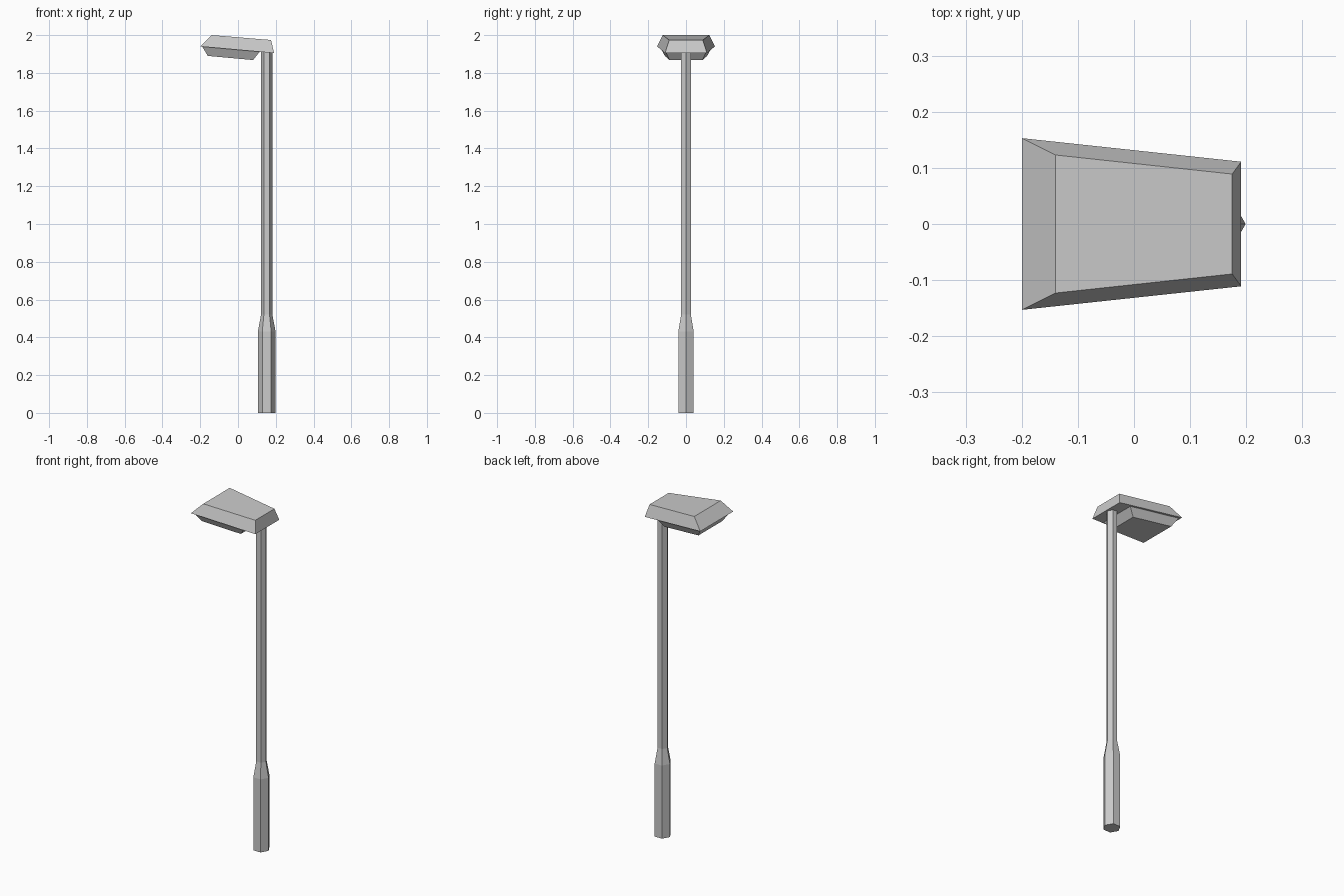
import bpy, bmesh
from math import cos, sin, pi

if "Cube" in bpy.data.objects:
    bpy.data.objects.remove(bpy.data.objects["Cube"])


def loft(name, rings):
    """Skin a stack of equal-length point rings into a closed solid."""
    bm = bmesh.new()
    loops = [[bm.verts.new(p) for p in ring] for ring in rings]
    n = len(loops[0])
    for a, b in zip(loops, loops[1:]):
        for i in range(n):
            j = (i + 1) % n
            bm.faces.new((a[i], a[j], b[j], b[i]))
    bm.faces.new(loops[0][::-1])
    bm.faces.new(loops[-1])
    bmesh.ops.recalc_face_normals(bm, faces=bm.faces)
    mesh = bpy.data.meshes.new(name)
    bm.to_mesh(mesh)
    bm.free()
    obj = bpy.data.objects.new(name, mesh)
    bpy.context.collection.objects.link(obj)
    return obj


def hexagon(radius, z, x=0.152):
    return [(x + radius * cos(i * pi / 3), radius * sin(i * pi / 3), z) for i in range(6)]


def trapezoid(left, right):
    """Tilted four-sided outline; each end is (x, half width, z)."""
    (x0, w0, z0), (x1, w1, z1) = left, right
    return [(x0, -w0, z0), (x1, -w1, z1), (x1, w1, z1), (x0, w0, z0)]


# Hexagonal pole with a thicker foot and tapered collar
loft("pole", [hexagon(0.047, 0), hexagon(0.047, 0.43),
              hexagon(0.03, 0.52), hexagon(0.03, 1.912)])

# Tilted lamp housing
loft("lamp_housing", [trapezoid((-0.2, 0.153, 1.94), (0.191, 0.111, 1.905)),
                      trapezoid((-0.14, 0.123, 2.0), (0.175, 0.089, 1.974))])

# Shallow lens under the housing
loft("lamp_lens", [trapezoid((-0.16, 0.112, 1.89), (0.08, 0.088, 1.868)),
                   trapezoid((-0.19, 0.139, 1.94), (0.116, 0.108, 1.913))])
